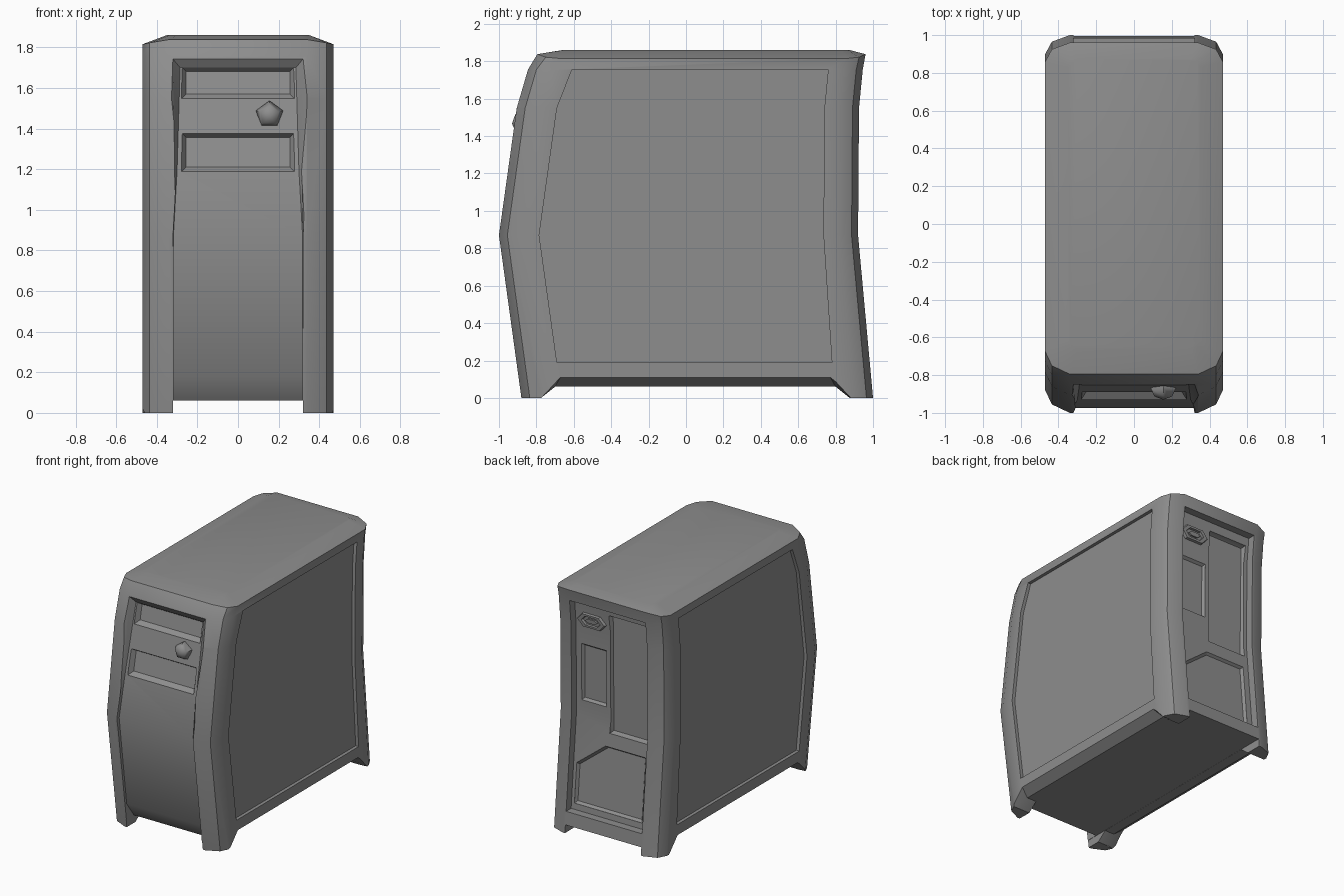
import bpy, bmesh, math
from mathutils import Matrix, Vector

cube = bpy.data.objects.get("Cube")
if cube:
    bpy.data.objects.remove(cube, do_unlink=True)

GREY = (0.27, 0.27, 0.27, 1)
mat = bpy.data.materials.new("case grey")
mat.use_nodes = True
mat.diffuse_color = GREY
mat.node_tree.nodes["Principled BSDF"].inputs["Base Color"].default_value = GREY


def add_object(name, bm):
    bmesh.ops.recalc_face_normals(bm, faces=bm.faces[:])
    mesh = bpy.data.meshes.new(name)
    bm.to_mesh(mesh)
    bm.free()
    mesh.materials.append(mat)
    ob = bpy.data.objects.new(name, mesh)
    bpy.context.collection.objects.link(ob)
    return ob


def loft(name, rings):
    """Closed skin through rings with equal point counts, capped at both ends."""
    bm = bmesh.new()
    vs = [[bm.verts.new(p) for p in ring] for ring in rings]
    n = len(vs[0])
    for a, b in zip(vs, vs[1:]):
        for i in range(n):
            j = (i + 1) % n
            bm.faces.new((a[i], a[j], b[j], b[i]))
    bm.faces.new(vs[0])
    bm.faces.new(vs[-1])
    return add_object(name, bm)


def activate(ob):
    bpy.ops.object.select_all(action='DESELECT')
    ob.select_set(True)
    bpy.context.view_layer.objects.active = ob


def cut(body, cutter):
    cutter.hide_render = True
    mod = body.modifiers.new("cut", 'BOOLEAN')
    mod.operation, mod.solver, mod.object = 'DIFFERENCE', 'EXACT', cutter
    activate(body)
    bpy.ops.object.modifier_apply(modifier=mod.name)
    bpy.data.objects.remove(cutter, do_unlink=True)


def grow(poly, d):
    """Push the points of an (x, z) outline away from its middle."""
    cx = sum(p[0] for p in poly) / len(poly)
    cz = sum(p[1] for p in poly) / len(poly)
    return [(x + math.copysign(d, x - cx), z + math.copysign(d, z - cz)) for x, z in poly]


def pocket(poly, surface, inward, depth, flare):
    """Tapered block sunk into a front or back surface given as y(z)."""
    rings = []
    for d, g in ((depth, 0), (0, flare), (-0.02, flare)):
        rings.append([(x, surface(z0) + inward * d, z)
                      for (x, z), (_, z0) in zip(grow(poly, g), poly)])
    return loft("pocket_cutter", rings)


def rect(x0, x1, z0, z1):
    return [(x0, z0), (x1, z0), (x1, z1), (x0, z1)]


# Case body: chamfered outline stacked over height, bowed front and waisted back
def outline(half):
    return half + [(-x, y, z) for x, y, z in reversed(half)]


def level(z, front, back, drops=(0, 0, 0)):
    a, b, c = (z - d for d in drops)
    return outline([(.34, front, a), (.435, front + .045, b), (.47, front + .12, c),
                    (.47, back - .10, c), (.435, back - .035, b), (.34, back, a)])


rings = [level(0, -.88, 1.0), level(.87, -1.0, .92), level(1.55, -.905, .925),
         level(1.755, -.845, .945), level(1.838, -.795, .96, (0, .016, .023)),
         outline([(.30, -.66, 1.86), (.335, -.65, 1.86), (.35, -.61, 1.86),
                  (.35, .83, 1.86), (.335, .865, 1.86), (.30, .875, 1.86)])]
body = loft("case_body", rings)

# Underside: raised floor with chamfered long edges, leaving four corner feet
floor = []
for x, z, y0, y1 in ((-.5, .131, -.66, .76), (-.40, .06, -.70, .80),
                     (.40, .06, -.70, .80), (.5, .131, -.66, .76)):
    floor.append([(x, -.80, -.02), (x, .90, -.02), (x, y1, z), (x, y0, z)])
cut(body, loft("floor_cutter", floor))
gap = [[(x, y, z) for x, z in rect(-.32, .32, -.05, .061)] for y in (-1.2, 1.2)]
cut(body, loft("foot_gap_cutter", gap))

# Front fascia: sunken panel, deeper with sloped walls at the top
fascia = []
for w, y, z, w2, y2, z2 in ((.318, -.79, .05, .318, -1.1, .05),
                            (.318, -.885, .18, .318, -1.1, .18),
                            (.318, -.975, .87, .325, -1.05, .87),
                            (.30, -.93, 1.19, .34, -1.01, 1.19),
                            (.285, -.82, 1.70, .385, -.90, 1.82)):
    fascia.append([(w, y, z), (w2, y2, z2), (-w2, y2, z2), (-w, y, z)])
cut(body, loft("fascia_cutter", fascia))


def fascia_y(z):
    return -.93 + .2157 * (z - 1.19)


# Drive bays
for z0, z1 in ((1.57, 1.68), (1.21, 1.355)):
    cut(body, pocket(rect(-.255, .255, z0, z1), fascia_y, 1, .035, .022))

# Side panels: shallow recess on both sides
side = [(-.61, 1.755), (.76, 1.755), (.74, 1.55), (.735, .87),
        (.78, .19), (-.69, .19), (-.785, .87), (-.69, 1.55)]
for s in (1, -1):
    cut(body, loft("side_cutter", [[(s * x, y, z) for y, z in side] for x in (.445, .6)]))

# Back: recessed panel that follows the waist
BACK = ((.16, .925), (.87, .86), (1.55, .865), (1.75, .885))


def back_y(z):
    for (z0, y0), (z1, y1) in zip(BACK, BACK[1:]):
        if z <= z1:
            break
    return y0 + (y1 - y0) * (z - z0) / (z1 - z0)


cut(body, loft("back_cutter", [[(-.32, y, z), (.32, y, z), (.32, 1.1, z), (-.32, 1.1, z)]
                               for z, y in BACK]))

# Back details: port plate, expansion slots, lower cover
lower_cover = [(.28, .22), (.28, .49), (.05, .67), (-.26, .67), (-.26, .22)]
for shape, depth in ((rect(.08, .26, .99, 1.39), .02),
                     (rect(-.28, .02, .80, 1.67), .03),
                     (lower_cover, .02)):
    cut(body, pocket(shape, back_y, -1, depth, .015))


# Power socket: six-sided rim with a sunken middle and a raised core
def hexagon(w, h):
    pts = ((-1, 0), (-.6, -1), (.6, -1), (1, 0), (.6, 1), (-.6, 1))
    return [(.18 + w * a, 1.60 + h * b) for a, b in pts]


def hex_block(name, w, h, y0, y1, taper):
    return loft(name, [[(x, back_y(z) + y0, z) for x, z in hexagon(w, h)],
                       [(x, back_y(z) + y1, z) for x, z in hexagon(w * taper, h * taper)]])


socket = hex_block("power_socket_rim", .125, .055, -.01, .02, .9)
cut(socket, hex_block("socket_cutter", .075, .032, .002, .03, 1.1))
core = hex_block("power_socket_core", .05, .016, -.01, .014, 1)

# Power button: five-sided knob
bm = bmesh.new()
bmesh.ops.create_uvsphere(bm, u_segments=5, v_segments=4, radius=1)
bmesh.ops.transform(bm, verts=bm.verts[:], matrix=(
    Matrix.Translation(Vector((.155, fascia_y(1.467), 1.467)))
    @ Matrix.Diagonal((.07, .06, .07, 1)) @ Matrix.Rotation(math.pi / 2, 4, 'X')))
button = add_object("power_button", bm)

for ob, angle in ((body, 32), (socket, 30), (core, 30), (button, 60)):
    activate(ob)
    bpy.ops.object.shade_smooth_by_angle(angle=math.radians(angle))
